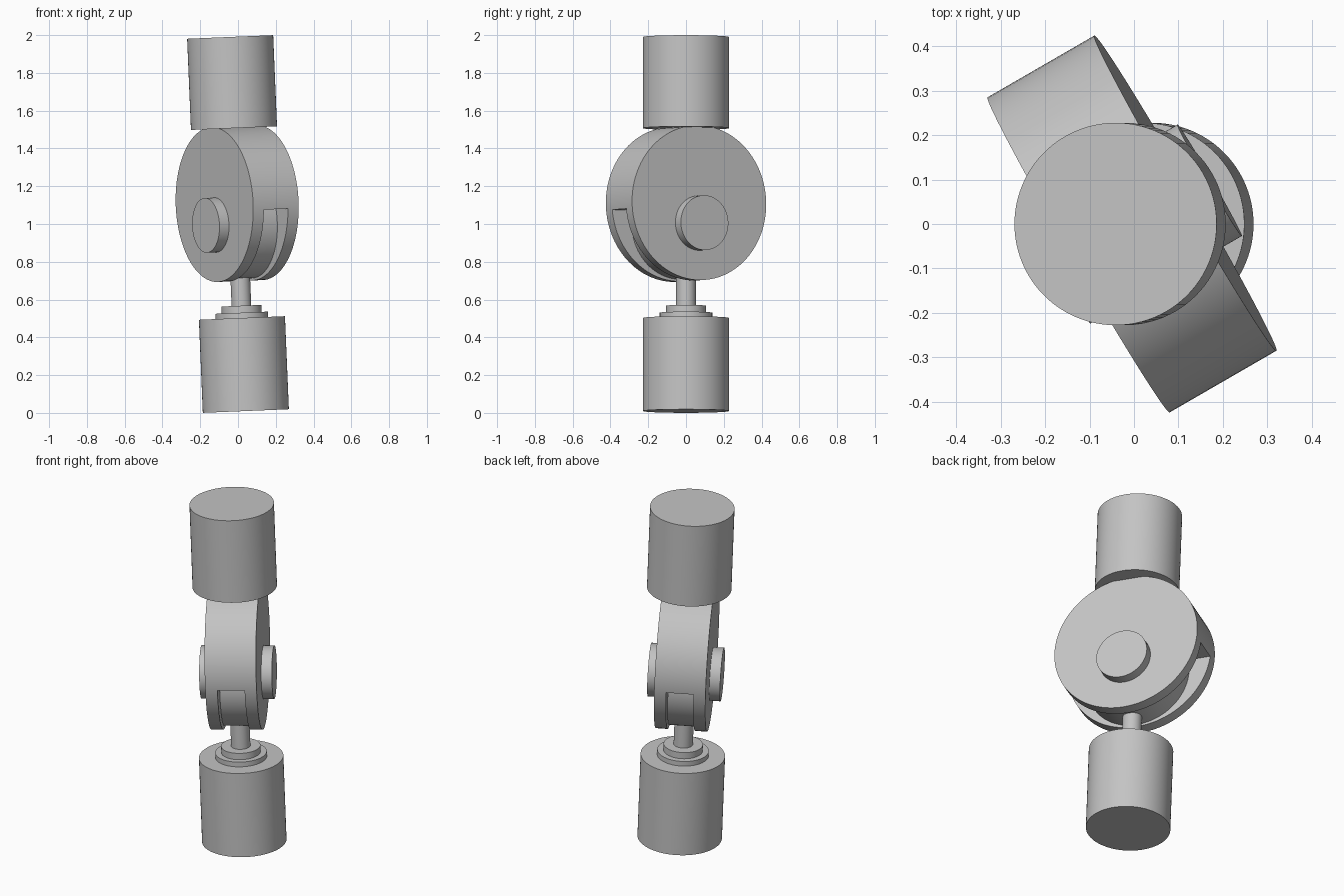
import bpy
from math import radians
from mathutils import Matrix, Vector

if "Cube" in bpy.data.objects:
    bpy.data.objects.remove(bpy.data.objects["Cube"], do_unlink=True)

# One plain grey for the whole joint
GREY = (0.55, 0.55, 0.55, 1)
grey = bpy.data.materials.new("plain grey")
grey.use_nodes = True
grey.diffuse_color = GREY
for node in grey.node_tree.nodes:
    if node.type == 'BSDF_PRINCIPLED':
        node.inputs["Base Color"].default_value = GREY

# The joint leans slightly about its centre; the hinge axis is turned in plan
LEAN = Matrix.Translation((0, 0, 1)) @ Matrix.Rotation(radians(-2.4), 4, 'Y')
HINGE = Matrix.Rotation(radians(30), 4, 'Z')
ALONG_HINGE = HINGE @ Matrix.Rotation(radians(90), 4, 'Y')


def finish(obj, name, matrix):
    obj.name = obj.data.name = name
    obj.data.transform(LEAN @ matrix)
    obj.data.materials.append(grey)
    return obj


def smooth(obj):
    bpy.ops.object.select_all(action='DESELECT')
    obj.select_set(True)
    bpy.context.view_layer.objects.active = obj
    bpy.ops.object.shade_smooth_by_angle(angle=radians(30))


def cylinder(name, radius, depth, matrix):
    bpy.ops.mesh.primitive_cylinder_add(vertices=96, radius=radius, depth=depth)
    return finish(bpy.context.object, name, matrix)


def upright(name, radius, bottom, top):
    """Cylinder on the main axis, heights measured from the hinge."""
    obj = cylinder(name, radius, top - bottom,
                   Matrix.Translation((0, 0, (bottom + top) / 2)))
    smooth(obj)
    return obj


# Arms, collars and rod on the main axis
upright("upper_arm", 0.228, 0.508, 0.991)
upright("lower_arm", 0.228, -0.991, -0.498)
upright("lower_collar", 0.139, -0.5, -0.47)
upright("upper_collar", 0.106, -0.472, -0.433)
upright("connecting_rod", 0.052, -0.435, -0.2)

# Disc housing with a slot cut from below, flat at its top
housing = cylinder("slotted_housing", 0.41, 0.278,
                   Matrix.Translation((0, 0, 0.108)) @ ALONG_HINGE)
SLOT_WIDTH, SLOT_TOP, SLOT_DEPTH = 0.148, 0.07, 0.8
bpy.ops.mesh.primitive_cube_add(size=1)
cutter = finish(bpy.context.object, "slot_cutter",
                HINGE @ Matrix.Translation((0, 0, SLOT_TOP - SLOT_DEPTH / 2))
                @ Matrix.Diagonal(Vector((SLOT_WIDTH, 1.2, SLOT_DEPTH, 1))))
cutter.hide_render = True
cut = housing.modifiers.new("slot", 'BOOLEAN')
cut.operation = 'DIFFERENCE'
cut.solver = 'EXACT'
cut.object = cutter
bpy.context.view_layer.objects.active = housing
bpy.ops.object.modifier_apply(modifier=cut.name)
bpy.data.objects.remove(cutter, do_unlink=True)
smooth(housing)

# Round tongue in the slot and the pin through both cheeks
smooth(cylinder("tongue", 0.29, SLOT_WIDTH - 0.002, ALONG_HINGE))
smooth(cylinder("hinge_pin", 0.145, 0.394, ALONG_HINGE))
